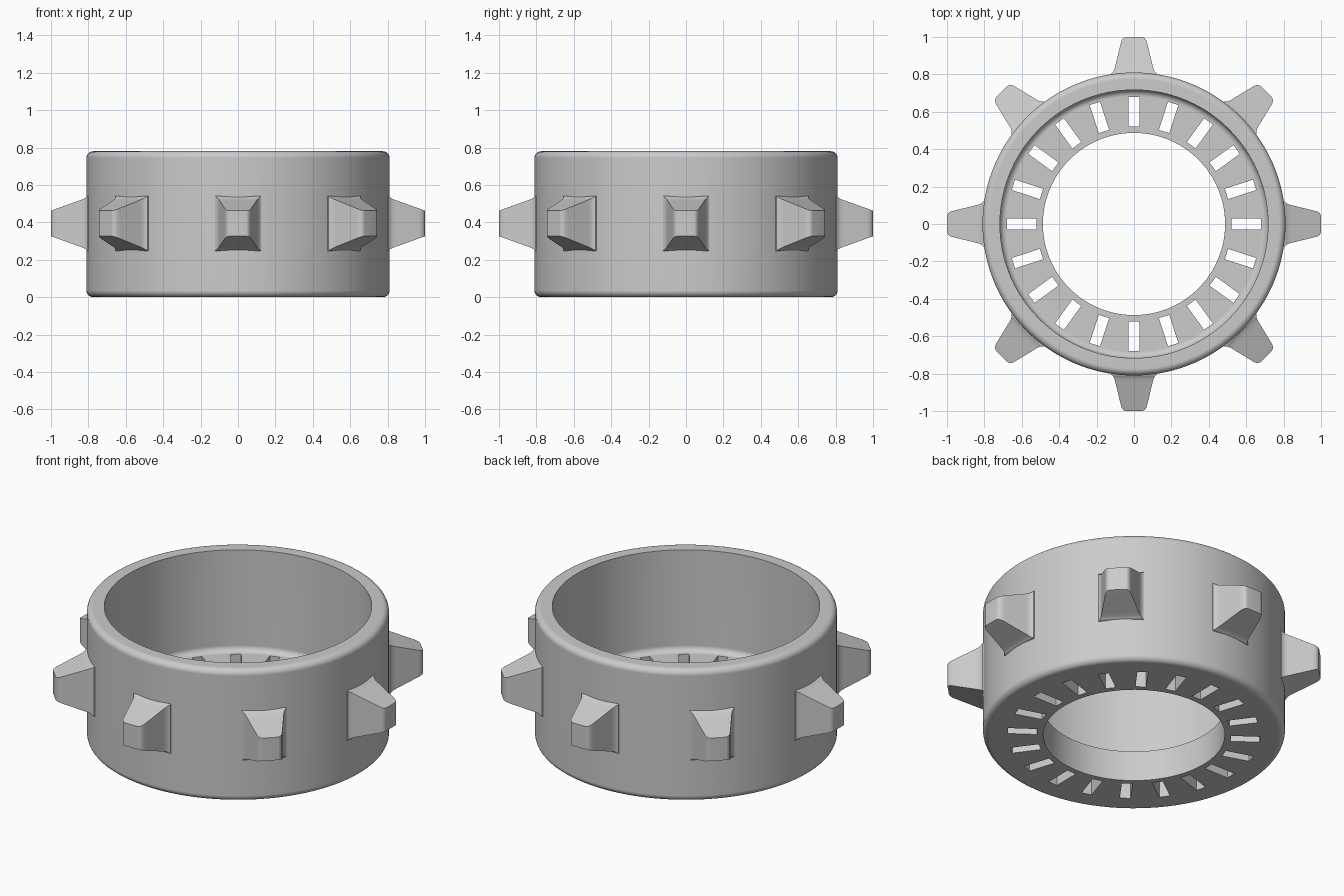
import bpy, bmesh, math
from mathutils import Matrix, Vector

cube = bpy.data.objects.get("Cube")
if cube:
    bpy.data.objects.remove(cube, do_unlink=True)

HEIGHT = 0.78
OUTER, INNER, HOLE = 0.81, 0.717, 0.487
FLOOR = 0.18
ROUND = 0.035
SEGMENTS = 120

grey = bpy.data.materials.new("plain_grey")
grey.use_nodes = True
grey.diffuse_color = (0.6, 0.6, 0.6, 1)
grey.node_tree.nodes["Principled BSDF"].inputs["Base Color"].default_value = (0.6, 0.6, 0.6, 1)


def make_object(name, bm):
    bmesh.ops.recalc_face_normals(bm, faces=bm.faces)
    mesh = bpy.data.meshes.new(name)
    bm.to_mesh(mesh)
    bm.free()
    mesh.materials.append(grey)
    obj = bpy.data.objects.new(name, mesh)
    bpy.context.collection.objects.link(obj)
    return obj


def activate(obj):
    bpy.ops.object.select_all(action='DESELECT')
    obj.select_set(True)
    bpy.context.view_layer.objects.active = obj


def smooth(obj, degrees):
    activate(obj)
    bpy.ops.object.shade_smooth_by_angle(angle=math.radians(degrees))
    obj.modifiers.new("clean_shading", 'WEIGHTED_NORMAL').keep_sharp = True


def arc(cx, cz, radius, start, end, steps=6):
    angles = [math.radians(start + (end - start) * i / steps) for i in range(steps + 1)]
    return [(cx + radius * math.cos(a), cz + radius * math.sin(a)) for a in angles]


# Drum: closed wall and floor profile turned around z
profile = [(HOLE, FLOOR), (HOLE, 0)]
profile += arc(OUTER - ROUND, ROUND, ROUND, -90, 0)
profile += arc(OUTER - ROUND, HEIGHT - ROUND, ROUND, 0, 90)
profile += [(INNER, HEIGHT)]
profile += arc(INNER - ROUND, FLOOR + ROUND, ROUND, 0, -90)
bm = bmesh.new()
rings = []
for i in range(SEGMENTS):
    a = math.tau * i / SEGMENTS
    rings.append([bm.verts.new((r * math.cos(a), r * math.sin(a), z)) for r, z in profile])
for i in range(SEGMENTS):
    here, there = rings[i - 1], rings[i]
    for j in range(len(profile)):
        bm.faces.new((here[j - 1], there[j - 1], there[j], here[j]))
drum = make_object("slotted_drum", bm)

# Radial slots through the floor
bm = bmesh.new()
for i in range(20):
    place = (Matrix.Rotation(math.tau * i / 20, 4, 'Z')
             @ Matrix.Translation((0.599, 0, 0.1))
             @ Matrix.Diagonal((0.158, 0.058, 0.4, 1)))
    bmesh.ops.create_cube(bm, size=1, matrix=place)
cutter = make_object("slot_cutter", bm)
cutter.hide_render = True
cut = drum.modifiers.new("slots", 'BOOLEAN')
cut.operation, cut.solver, cut.object = 'DIFFERENCE', 'EXACT', cutter
activate(drum)
bpy.ops.object.modifier_apply(modifier=cut.name)
bpy.data.objects.remove(cutter, do_unlink=True)
smooth(drum, 32)

# Tooth sections: radius, half width, half height
sections = [(0.77, 0.124, 0.148), (0.805, 0.122, 0.146), (0.814, 0.112, 0.138),
            (0.826, 0.105, 0.131), (0.845, 0.1, 0.124), (0.965, 0.071, 0.081),
            (0.982, 0.066, 0.075), (0.994, 0.057, 0.07), (1.0, 0.044, 0.068)]

# Eight tapered teeth around the wall
bm = bmesh.new()
for i in range(8):
    turn = Matrix.Rotation(math.tau * i / 8, 3, 'Z')
    loops = []
    for r, w, h in sections:
        corners = [(-w, -h), (w, -h), (w, h), (-w, h)]
        loops.append([bm.verts.new(turn @ Vector((r, y, HEIGHT / 2 + z + 0.004)))
                      for y, z in corners])
    for a, b in zip(loops, loops[1:]):
        for k in range(4):
            bm.faces.new((a[k - 1], a[k], b[k], b[k - 1]))
    bm.faces.new(loops[0])
    bm.faces.new(loops[-1])
teeth = make_object("outer_teeth", bm)
smooth(teeth, 40)
